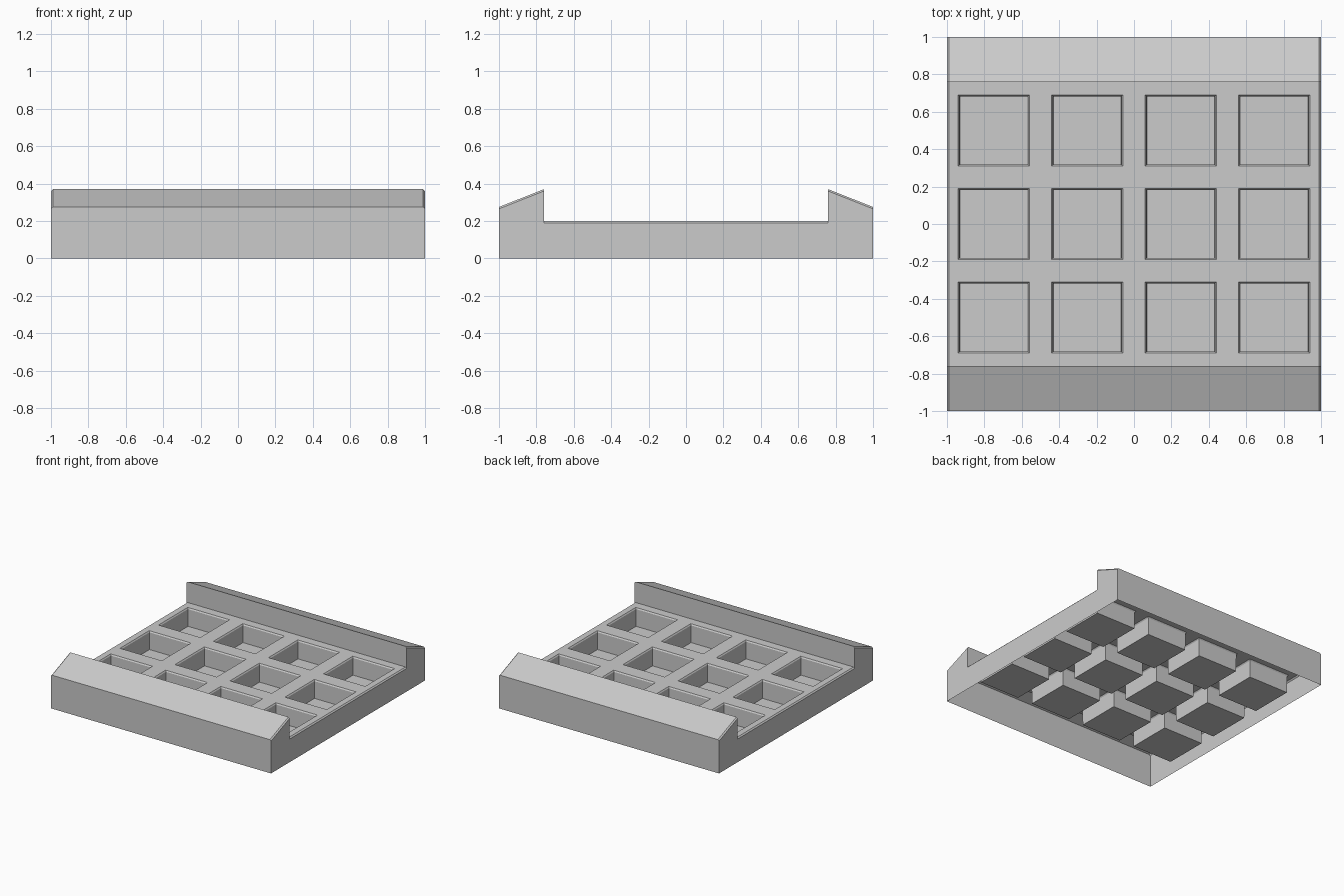
import bpy, bmesh

if "Cube" in bpy.data.objects:
    bpy.data.objects.remove(bpy.data.objects["Cube"])

CH = 0.01          # tiny edge chamfer
FLOOR = 0.20       # height of the pocket deck
POCKET_Z = 0.05    # height of the pocket bottoms
HALF = 0.19        # half width of a pocket opening

x_mid = [-0.75, -0.25, 0.25, 0.75]
y_mid = [-0.5, 0.0, 0.5]


def cuts(centres):
    return [c + s * HALF for c in centres for s in (-1, 1)]


# Side profile (y, z): front rail, deck split at the pockets, back rail
rail = [(-1, 0), (-1, 0.275), (-0.76, 0.37), (-0.76, FLOOR)]
profile = rail + [(y, FLOOR) for y in cuts(y_mid)] + [(-y, z) for y, z in reversed(rail)]
# Stations along x; the outermost ones are lowered to chamfer the ends
stations = [-1, -1 + CH] + cuts(x_mid) + [1 - CH, 1]

bm = bmesh.new()
rows = []
for x in stations:
    drop = CH if abs(x) == 1 else 0
    rows.append([bm.verts.new((x, y, z - drop if z > 0 else 0)) for y, z in profile])

# Open-bottomed shell: sweep the profile across x
pockets = []
for i in range(len(rows) - 1):
    for j in range(len(profile) - 1):
        a, b = rows[i], rows[i + 1]
        f = bm.faces.new((a[j], b[j], b[j + 1], a[j + 1]))
        c = f.calc_center_median()
        if (any(abs(c.x - x) < 0.01 for x in x_mid)
                and any(abs(c.y - y) < 0.01 for y in y_mid)):
            pockets.append(f)

# End walls
bm.faces.new(rows[0])
bm.faces.new(rows[-1][::-1])
bm.normal_update()

# Pockets: chamfered lip, then straight walls down to the bottom
bmesh.ops.inset_individual(bm, faces=pockets, thickness=CH, depth=-CH)
bm.normal_update()
bmesh.ops.inset_individual(bm, faces=pockets, thickness=0.002,
                           depth=-(FLOOR - CH - POCKET_Z))

me = bpy.data.meshes.new("pocket_tray")
bm.to_mesh(me)
bm.free()
obj = bpy.data.objects.new("pocket_tray", me)
bpy.context.collection.objects.link(obj)
